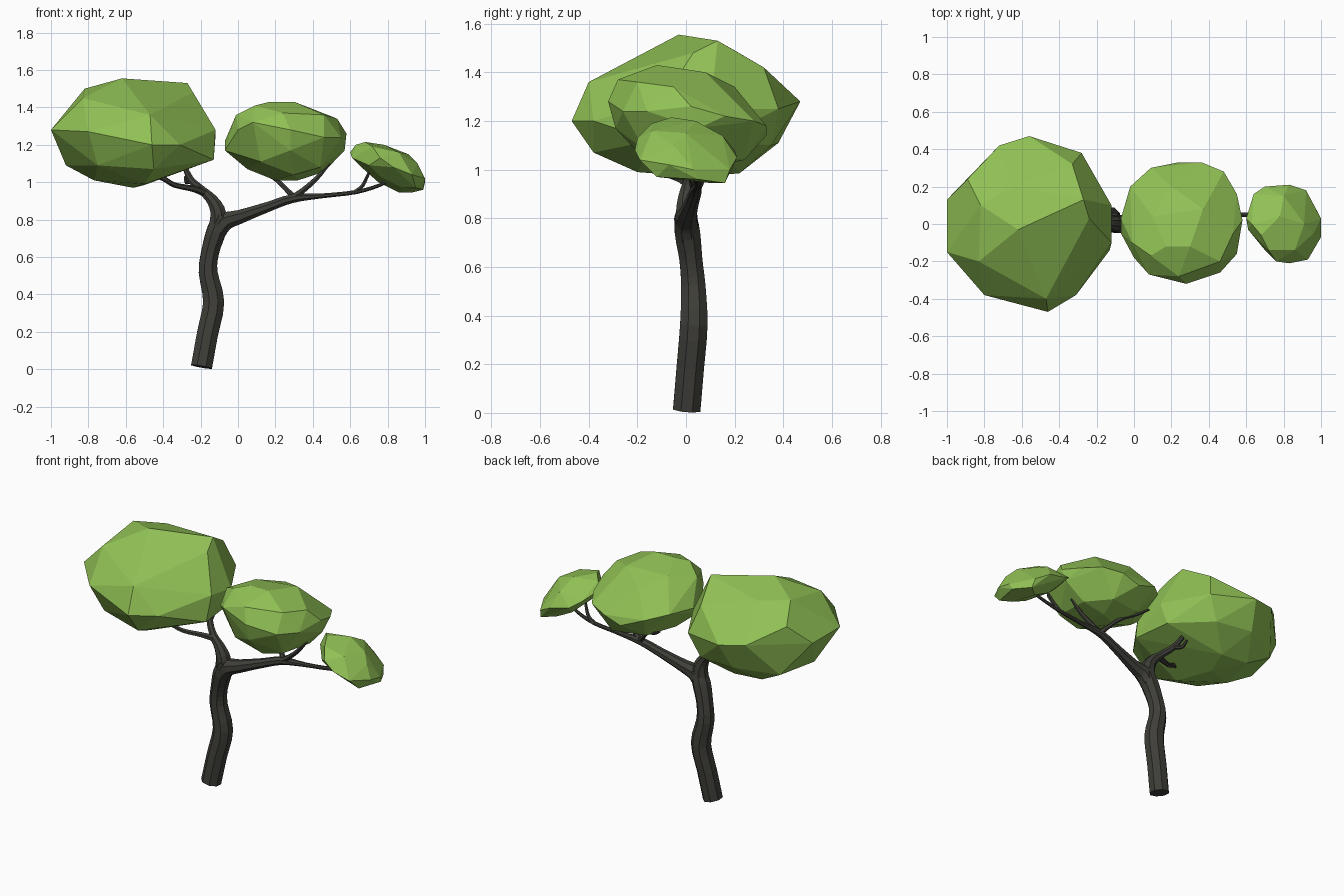
import bpy, bmesh, math
from mathutils import Vector, Quaternion


def material(name, rgb):
    m = bpy.data.materials.new(name)
    m.diffuse_color = (*rgb, 1)
    return m


BARK = material("dark bark", (0.05, 0.049, 0.041))
LEAF = material("leaf green", (0.28, 0.53, 0.09))


def finish(name, bm, mat):
    bmesh.ops.recalc_face_normals(bm, faces=bm.faces)
    me = bpy.data.meshes.new(name)
    bm.to_mesh(me)
    bm.free()
    me.materials.append(mat)
    ob = bpy.data.objects.new(name, me)
    bpy.context.collection.objects.link(ob)
    return ob


def smooth_path(pts, steps=3):
    # Catmull-Rom through (x, y, z, radius) points
    p = [Vector(q) for q in pts]
    p = [2 * p[0] - p[1]] + p + [2 * p[-1] - p[-2]]
    out = []
    for a, b, c, d in zip(p, p[1:], p[2:], p[3:]):
        for i in range(steps):
            t = i / steps
            out.append(0.5 * (2 * b + (c - a) * t + (2 * a - 5 * b + 4 * c - d) * t * t
                              + (3 * b - a - 3 * c + d) * t ** 3))
    return out + [p[-2]]


def limb(name, pts, sides=8):
    # tapered tube, rings carried along the path without twist
    path = smooth_path(pts)
    pos = [q.xyz for q in path]
    bm = bmesh.new()
    rings, prev, rot = [], Vector((0, 0, 1)), Quaternion()
    for i, q in enumerate(path):
        tan = (pos[min(i + 1, len(pos) - 1)] - pos[max(i - 1, 0)]).normalized()
        rot = prev.rotation_difference(tan) @ rot
        prev = tan
        ring = []
        for k in range(sides):
            a = math.tau * (k + 0.5) / sides
            ring.append(bm.verts.new(q.xyz + rot @ Vector((math.cos(a), math.sin(a), 0)) * q.w))
        rings.append(ring)
    for r, s in zip(rings, rings[1:]):
        for k in range(sides):
            j = (k + 1) % sides
            bm.faces.new((r[k], r[j], s[j], s[k]))
    bm.faces.new(rings[0][::-1])
    bm.faces.new(rings[-1])
    return finish(name, bm, BARK)


def crown(name, pts):
    # faceted leaf mass: convex hull of its corner points
    bm = bmesh.new()
    for p in pts:
        bm.verts.new(p)
    bmesh.ops.convex_hull(bm, input=bm.verts)
    loose = [v for v in bm.verts if not v.link_faces]
    bmesh.ops.delete(bm, geom=loose, context='VERTS')
    bmesh.ops.dissolve_limit(bm, angle_limit=math.radians(6), verts=bm.verts, edges=bm.edges)
    return finish(name, bm, LEAF)


# trunk and its two main limbs
limb("trunk", [(-.195, .003, .013, .061), (-.163, .018, .19, .061), (-.13, .032, .36, .061),
               (-.16, .03, .52, .054), (-.148, .02, .63, .051), (-.115, .006, .74, .056),
               (-.085, 0, .82, .045)])
limb("left_limb", [(-.118, .005, .73, .046), (-.105, .002, .83, .046), (-.135, .005, .9, .034),
                   (-.19, .02, .955, .024), (-.25, .07, 1.01, .02), (-.28, .12, 1.07, .014)])
limb("right_limb", [(-.125, .005, .7, .045), (-.075, 0, .785, .052), (.01, .006, .815, .04),
                    (.16, .025, .868, .029), (.29, .04, .912, .025), (.45, .045, .927, .014),
                    (.63, .05, .947, .012), (.76, .04, .985, .01), (.84, .02, 1.03, .008)])

# thin twigs that carry the crowns
limb("left_front_twig", [(-.17, .015, .94, .022), (-.24, -.03, .965, .017),
                         (-.34, -.08, .985, .014), (-.4, -.11, 1.02, .014), (-.46, -.13, 1.035, .01)], 6)
limb("left_back_twig", [(-.25, .07, 1.01, .015), (-.275, .12, 1.0, .012), (-.28, .16, 1.03, .008)], 6)
limb("middle_left_twig", [(.3, .04, .915, .02), (.255, .07, .965, .013), (.19, .11, 1.025, .012),
                          (.12, .16, 1.055, .01), (.05, .2, 1.1, .007)], 6)
limb("middle_right_twig", [(.27, .04, .905, .02), (.34, .03, .95, .017), (.42, .01, 1.02, .014),
                           (.49, 0, 1.1, .008)], 6)
limb("small_crown_twig", [(.62, .05, .945, .012), (.665, .05, .98, .011), (.7, .03, 1.05, .008)], 6)

# leaf crowns
crown("large_crown", [
    (-.62, -.03, 1.555), (-.27, .13, 1.53), (-.24, .03, 1.48), (-.82, .1, 1.5), (-.65, .2, 1.49),
    (-.28, .38, 1.25), (-.33, .32, 1.42), (-.56, .47, 1.28), (-.72, .42, 1.3), (-.89, .24, 1.4),
    (-1, .13, 1.28), (-1, -.15, 1.28), (-.83, -.2, 1.45), (-.8, -.38, 1.27), (-.46, -.47, 1.2),
    (-.47, -.4, 1.36), (-.31, -.38, 1.2), (-.13, -.14, 1.12), (-.12, -.1, 1.28), (-.12, .1, 1.25),
    (-.16, .12, 1.12), (-.35, .35, 1.1), (-.92, 0, 1.09), (-.85, .25, 1.08), (-.6, .38, 1.11),
    (-.77, -.05, 1.01), (-.56, .05, .97), (-.38, 0, 1.02), (-.75, -.3, 1.09), (-.45, -.38, 1.07),
    (-.5, .22, .985), (-.7, .22, 1.0), (-.5, -.2, .99)])
crown("middle_crown", [
    (.17, -.12, 1.43), (.3, -.12, 1.43), (.1, .04, 1.39), (.37, .08, 1.4), (.09, -.17, 1.41),
    (-.01, -.1, 1.36), (.2, .2, 1.34), (.53, -.05, 1.34), (.46, -.2, 1.36), (.24, -.28, 1.37),
    (.08, -.27, 1.32), (0, -.18, 1.28), (.28, -.32, 1.28), (.46, -.26, 1.24), (.55, -.16, 1.24),
    (.58, .02, 1.26), (.55, .16, 1.22), (.48, .28, 1.2), (.36, .33, 1.18), (.24, .33, 1.14),
    (.09, .3, 1.2), (-.02, .2, 1.23), (-.07, .03, 1.22), (-.07, -.05, 1.17), (.57, .05, 1.17),
    (.46, .08, 1.055), (.32, .1, 1.01), (.2, .05, 1.01), (.05, .03, 1.07), (.15, .2, 1.05),
    (.36, .24, 1.04), (.28, -.29, 1.17), (.3, -.17, 1.04), (.44, -.17, 1.08), (.12, -.2, 1.11)])
crown("small_crown", [
    (.68, -.06, 1.215), (.63, 0, 1.2), (.78, .04, 1.2), (.72, -.14, 1.19), (.6, .03, 1.16),
    (.61, -.03, 1.13), (.64, .16, 1.12), (.7, .2, 1.08), (.83, .21, 1.05), (.92, .18, 1.0),
    (.8, .15, 1.14), (.91, 0, 1.15), (.86, -.14, 1.16), (.96, -.05, 1.1), (.76, -.2, 1.13),
    (.83, -.21, 1.08), (.93, -.19, 1.04), (1, -.07, 1.02), (1, .03, 1.0), (.99, .05, .96),
    (.93, .16, .945), (.86, .1, .945), (.75, .1, 1.0), (.66, .05, 1.08), (.88, -.08, .97),
    (.7, -.14, 1.09), (.76, -.1, 1.03), (.95, -.12, .97)])
